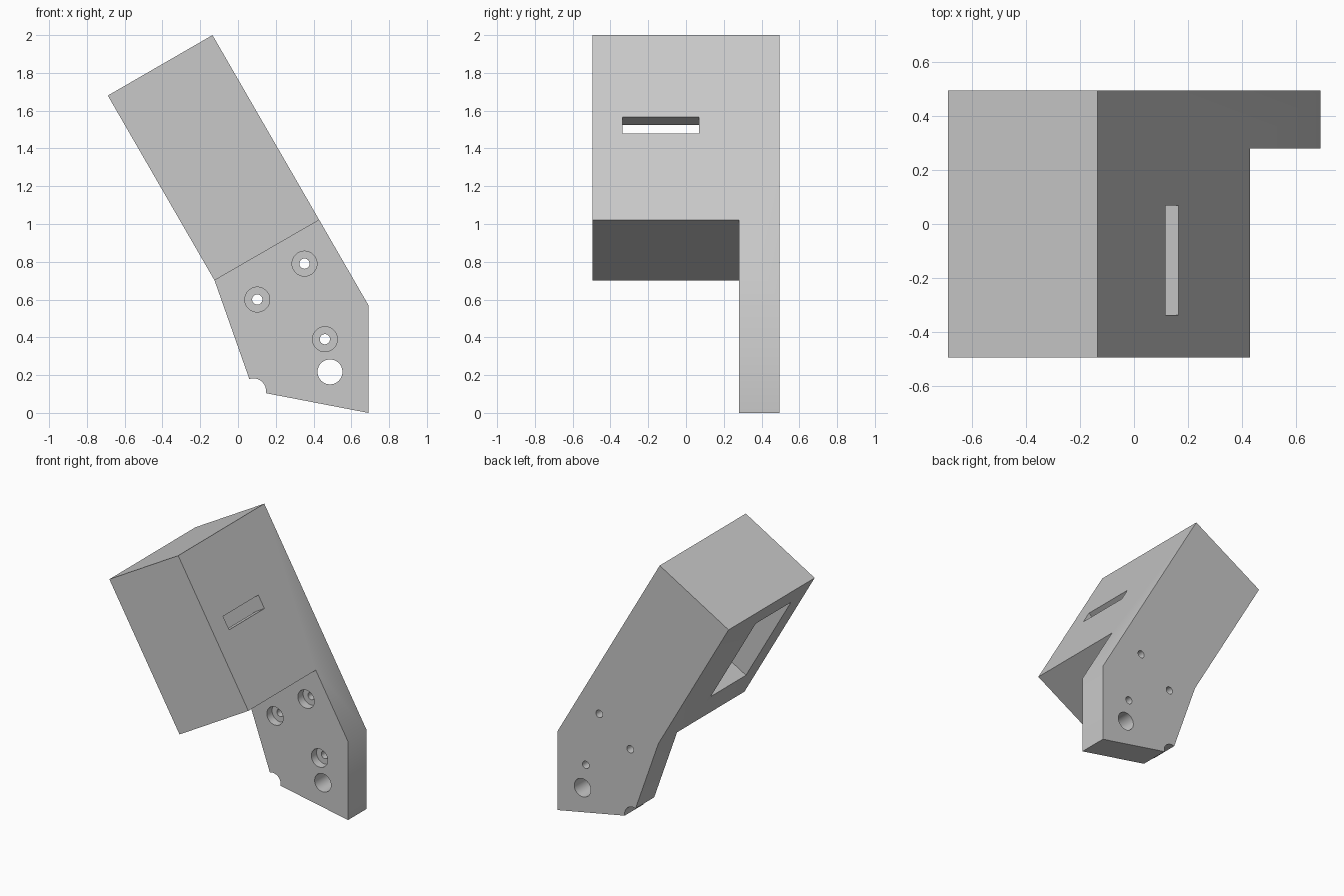
import bpy, bmesh, math
from mathutils import Vector

cube = bpy.data.objects.get("Cube")
if cube:
    bpy.data.objects.remove(cube, do_unlink=True)

grey = bpy.data.materials.new("plain grey")
grey.use_nodes = True
grey.diffuse_color = (0.58, 0.58, 0.58, 1)
grey.node_tree.nodes["Principled BSDF"].inputs["Base Color"].default_value = grey.diffuse_color

HALF = 0.495          # half depth of the block
PLATE = 0.28          # front face of the mounting plate
WIDTH, LENGTH = 0.64, 1.13

# Tilted frame of the block: s runs down the long side, t runs inward from the upper face
top = Vector((-0.135, 2.0))
down = Vector((0.5, -math.sqrt(0.75)))
inward = Vector((-math.sqrt(0.75), -0.5))


def at(s, t):
    return top + down * s + inward * t


def tilted_box(s0, s1, t0, t1):
    return [at(s0, t0), at(s1, t0), at(s1, t1), at(s0, t1)]


def circle(x, z, r, n=48):
    return [(x + r * math.cos(i * math.tau / n), z + r * math.sin(i * math.tau / n))
            for i in range(n)]


def prism(name, profile, y0, y1):
    """Extrude an x-z profile along y."""
    bm = bmesh.new()
    face = bm.faces.new([bm.verts.new((x, y0, z)) for x, z in profile])
    new = bmesh.ops.extrude_face_region(bm, geom=[face])["geom"]
    bmesh.ops.translate(bm, vec=(0, y1 - y0, 0),
                        verts=[v for v in new if isinstance(v, bmesh.types.BMVert)])
    bmesh.ops.recalc_face_normals(bm, faces=bm.faces)
    mesh = bpy.data.meshes.new(name)
    bm.to_mesh(mesh)
    bm.free()
    mesh.materials.append(grey)
    obj = bpy.data.objects.new(name, mesh)
    bpy.context.collection.objects.link(obj)
    return obj


def cut(target, profile, y0, y1):
    """Subtract an extruded profile and drop the cutter."""
    cutter = prism("cutter", profile, y0, y1)
    cutter.hide_render = True
    mod = target.modifiers.new("cut", "BOOLEAN")
    mod.operation, mod.solver, mod.object = "DIFFERENCE", "EXACT", cutter
    bpy.context.view_layer.objects.active = target
    bpy.ops.object.modifier_apply(modifier=mod.name)
    bpy.data.objects.remove(cutter, do_unlink=True)


# Whole side outline: tilted block above, mounting plate below
corner = (0.082, 0.117)
outline = [at(0, WIDTH), at(0, 0), (0.69, 0.571), (0.69, 0), corner, at(LENGTH, WIDTH)]
bracket = prism("angled_bracket", outline, -HALF, HALF)

# Clear the space in front of the plate, below the block
cut(bracket, tilted_box(LENGTH, 3, -1, 2), -1, PLATE)

# Pocket open to the lower face, with a slot through the remaining wall
cut(bracket, tilted_box(0.16, 0.885, 0.08, 1), -0.337, 0.068)
cut(bracket, tilted_box(0.502, 0.6, -0.2, 0.3), -0.337, 0.068)

# Counterbored screw holes
for x, z in [(0.352, 0.79), (0.102, 0.6), (0.46, 0.39)]:
    cut(bracket, circle(x, z, 0.027), 0, 1)
    cut(bracket, circle(x, z, 0.066), 0, PLATE + 0.06)

# Pivot hole and the round notch at the lower corner
cut(bracket, circle(0.487, 0.217, 0.066), 0, 1)
cut(bracket, circle(*corner, 0.066), 0, 1)

bpy.ops.object.select_all(action="DESELECT")
bracket.select_set(True)
bpy.context.view_layer.objects.active = bracket
bpy.ops.object.shade_smooth_by_angle(angle=math.radians(30))
